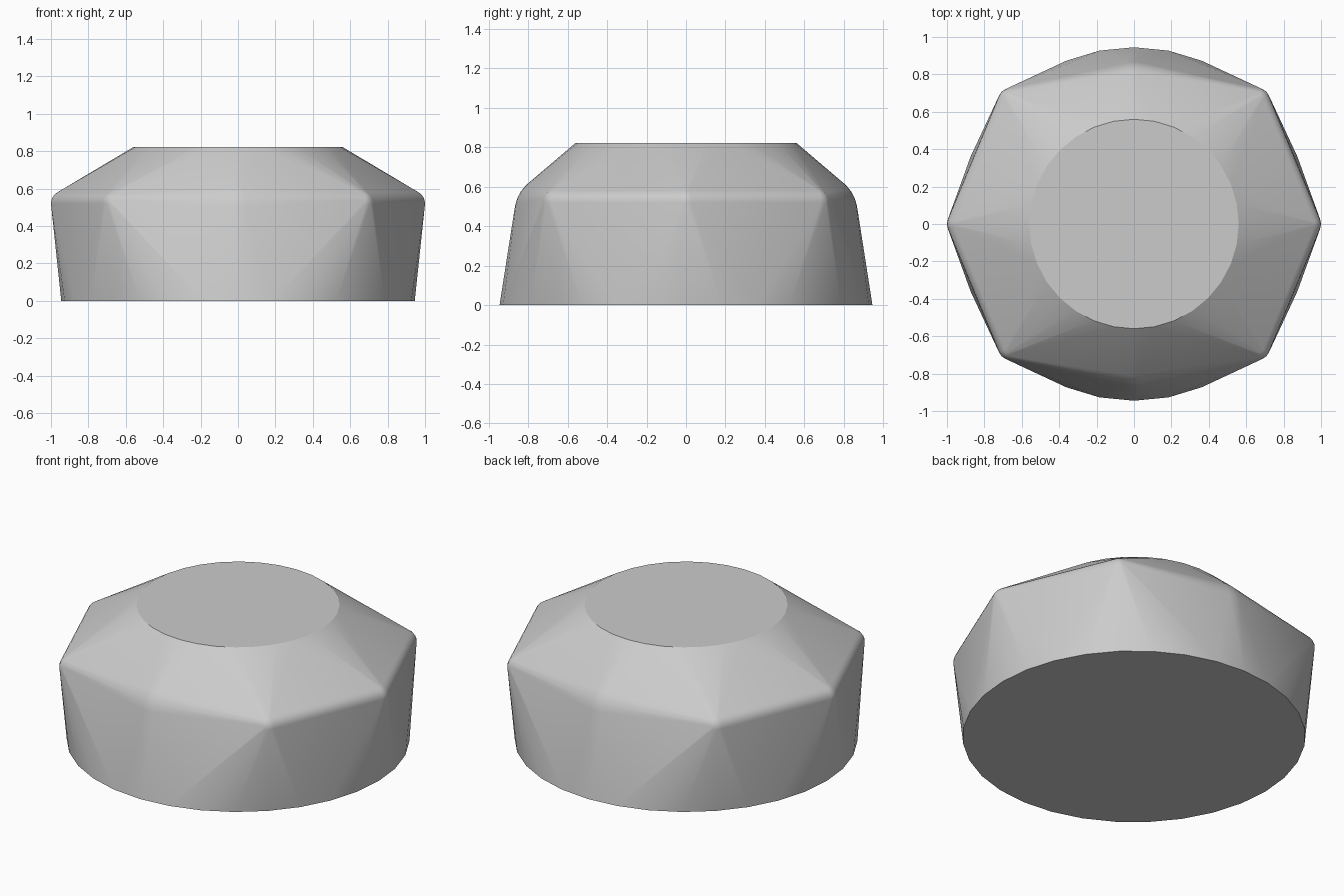
import bpy, bmesh, math
from mathutils import Matrix

cube = bpy.data.objects.get("Cube")
if cube:
    bpy.data.objects.remove(cube, do_unlink=True)

grey = bpy.data.materials.new("plain grey")
grey.use_nodes = True
colour = (0.6, 0.6, 0.6, 1)
grey.diffuse_color = colour
grey.node_tree.nodes["Principled BSDF"].inputs["Base Color"].default_value = colour

bm = bmesh.new()


def add_disc(radius, z):
    bmesh.ops.create_circle(bm, segments=32, radius=radius,
                            matrix=Matrix.Translation((0, 0, z)))


def add_ball(x, y, z, radius, segments, rings):
    bmesh.ops.create_uvsphere(bm, u_segments=segments, v_segments=rings, radius=radius,
                              matrix=Matrix.Translation((x, y, z)))


# Round base and flat round top
add_disc(0.945, 0)
add_disc(0.56, 0.822)

# Rounded shoulders: small knobs at six corners, broad ones front and back
for i in range(8):
    a = i * math.pi / 4
    if i in (2, 6):
        add_ball(0, 0.67 * math.sin(a), 0.466, 0.2, 32, 16)
    else:
        add_ball(0.93 * math.cos(a), 0.93 * math.sin(a), 0.52, 0.07, 16, 12)

# Stretch one skin over all the forms
hull = bmesh.ops.convex_hull(bm, input=bm.verts[:])
inner = {v for v in hull["geom_interior"] + hull["geom_unused"]
         if isinstance(v, bmesh.types.BMVert)}
bmesh.ops.delete(bm, geom=list(inner), context='VERTS')
bmesh.ops.dissolve_limit(bm, angle_limit=math.radians(0.3),
                         verts=bm.verts[:], edges=bm.edges[:])
bmesh.ops.recalc_face_normals(bm, faces=bm.faces[:])

mesh = bpy.data.meshes.new("faceted_body")
bm.to_mesh(mesh)
bm.free()
mesh.materials.append(grey)
body = bpy.data.objects.new("faceted_body", mesh)
bpy.context.collection.objects.link(body)

bpy.ops.object.select_all(action='DESELECT')
body.select_set(True)
bpy.context.view_layer.objects.active = body
bpy.ops.object.shade_smooth_by_angle(angle=math.radians(30))
